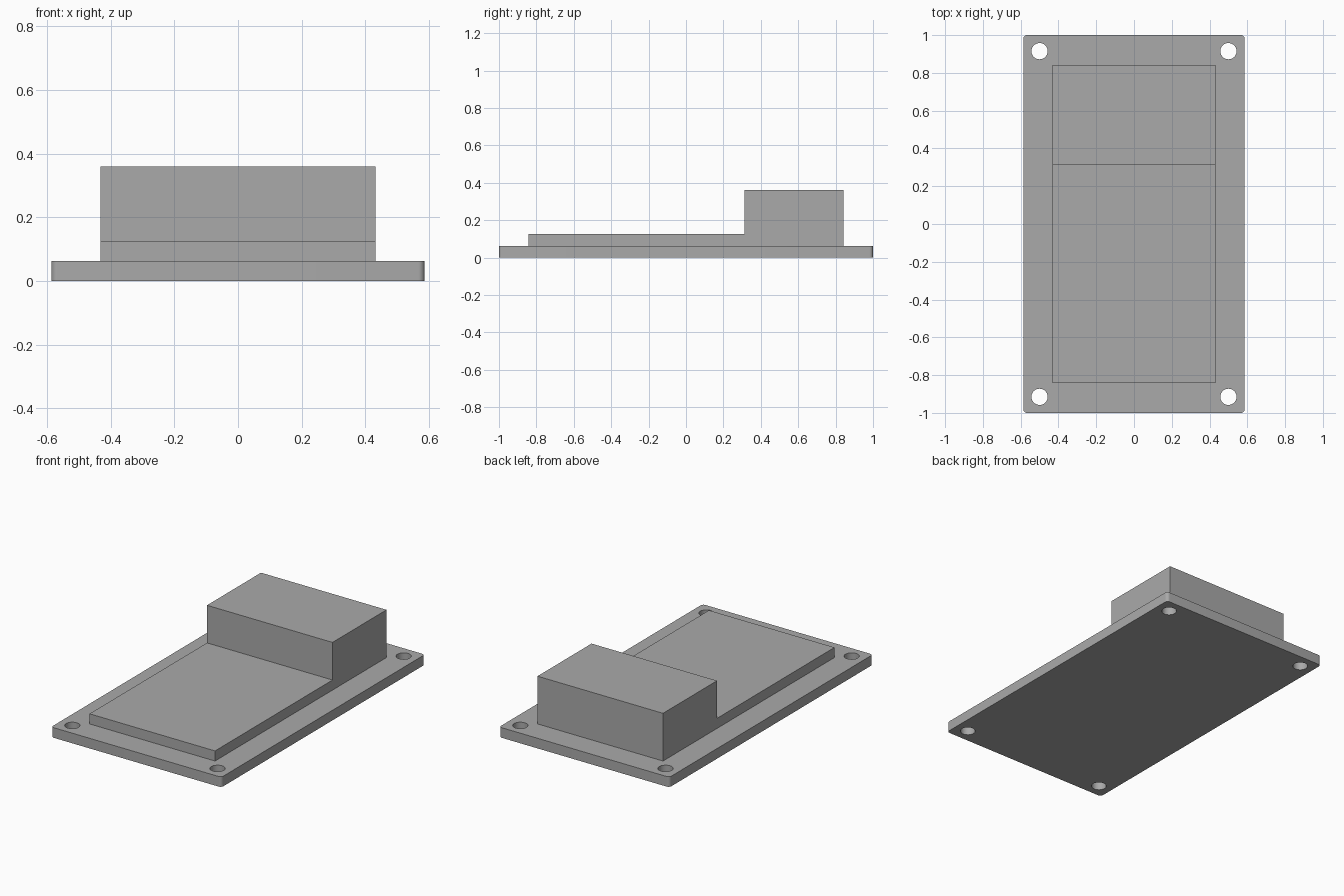
import bpy, bmesh, math

if "Cube" in bpy.data.objects:
    bpy.data.objects.remove(bpy.data.objects["Cube"])

HALF_X, HALF_Y, PLATE_Z = 0.586, 1.0, 0.063
CORNER = 0.02
HOLE_X, HOLE_Y, HOLE_R = 0.5, 0.915, 0.043
BODY_X = 0.432

grey = bpy.data.materials.new("plain_grey")
grey.diffuse_color = (0.4, 0.4, 0.4, 1)
grey.use_nodes = True
grey.node_tree.nodes["Principled BSDF"].inputs["Base Color"].default_value = grey.diffuse_color


def prism(name, points, offset):
    """Extrude a closed outline along the offset vector."""
    bm = bmesh.new()
    face = bm.faces.new([bm.verts.new(p) for p in points])
    ext = bmesh.ops.extrude_face_region(bm, geom=[face])
    moved = [v for v in ext["geom"] if isinstance(v, bmesh.types.BMVert)]
    bmesh.ops.translate(bm, verts=moved, vec=offset)
    bmesh.ops.recalc_face_normals(bm, faces=bm.faces)
    mesh = bpy.data.meshes.new(name)
    bm.to_mesh(mesh)
    bm.free()
    mesh.materials.append(grey)
    obj = bpy.data.objects.new(name, mesh)
    bpy.context.collection.objects.link(obj)
    return obj


def arc(cx, cy, r, start, sweep, steps, z):
    return [(cx + r * math.cos(start + sweep * i / steps),
             cy + r * math.sin(start + sweep * i / steps), z) for i in range(steps + 1)]


# Base plate with rounded vertical corners
outline = []
for i, (sx, sy) in enumerate([(1, 1), (-1, 1), (-1, -1), (1, -1)]):
    outline += arc(sx * (HALF_X - CORNER), sy * (HALF_Y - CORNER), CORNER,
                   i * math.pi / 2, math.pi / 2, 8, 0)
plate = prism("mounting_plate", outline, (0, 0, PLATE_Z))

# Four screw holes through the plate
cutters = []
for sx in (-1, 1):
    for sy in (-1, 1):
        ring = arc(sx * HOLE_X, sy * HOLE_Y, HOLE_R, 0, 2 * math.pi, 48, -0.05)[:-1]
        cutters.append(prism("hole_cutter", ring, (0, 0, PLATE_Z + 0.1)))
for cutter in cutters:
    mod = plate.modifiers.new("hole", 'BOOLEAN')
    mod.operation, mod.solver, mod.object = 'DIFFERENCE', 'EXACT', cutter
    bpy.context.view_layer.objects.active = plate
    bpy.ops.object.modifier_apply(modifier=mod.name)
    bpy.data.objects.remove(cutter)

# Stepped housing: low front deck and tall rear block in one profile
profile = [(-0.843, PLATE_Z), (0.843, PLATE_Z), (0.843, 0.36),
           (0.312, 0.36), (0.312, 0.126), (-0.843, 0.126)]
housing = prism("stepped_housing", [(-BODY_X, y, z) for y, z in profile], (2 * BODY_X, 0, 0))

# Smooth only the rounded corners and hole walls
bpy.ops.object.select_all(action='DESELECT')
plate.select_set(True)
bpy.context.view_layer.objects.active = plate
bpy.ops.object.shade_smooth_by_angle(angle=math.radians(30))
